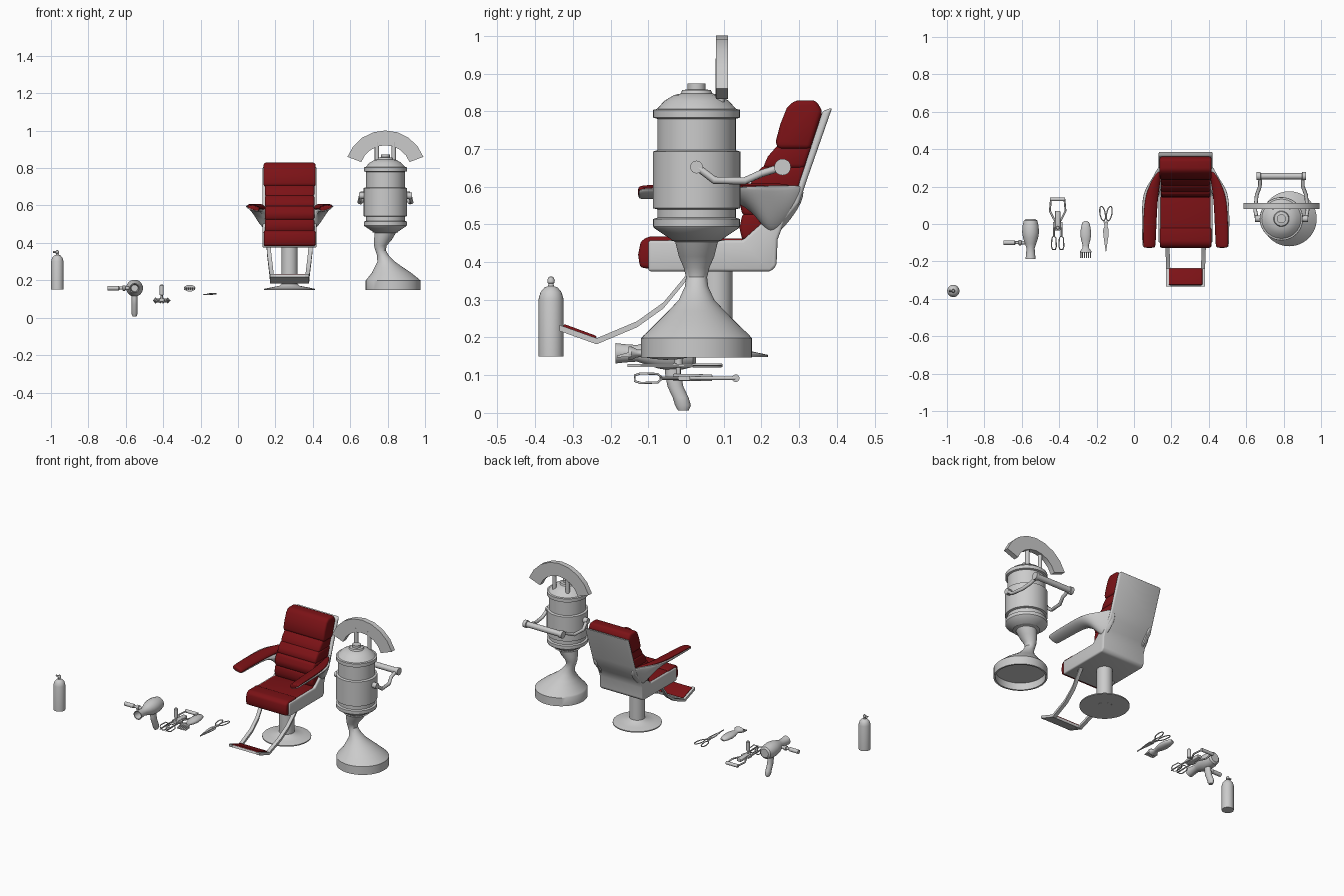
import bpy, bmesh, math
from mathutils import Vector as V

red = bpy.data.materials.new("red_leather")
red.diffuse_color = (0.2, 0.006, 0.008, 1)


def finish(ob, mat=None, angle=35):
    """apply modifiers / convert curves, then shade"""
    bpy.ops.object.select_all(action='DESELECT')
    ob.select_set(True)
    bpy.context.view_layer.objects.active = ob
    bpy.ops.object.convert(target='MESH')
    if mat:
        ob.data.materials.append(mat)
    bpy.ops.object.shade_smooth_by_angle(angle=math.radians(angle))
    return ob


def loft(name, rings, mat=None, subsurf=0, bevel=0):
    bm = bmesh.new()
    vs = [[bm.verts.new(p) for p in r] for r in rings]
    n = len(vs[0])
    for a, b in zip(vs, vs[1:]):
        for i in range(n):
            bm.faces.new((a[i], a[(i + 1) % n], b[(i + 1) % n], b[i]))
    bm.faces.new(vs[0])
    bm.faces.new(vs[-1])
    bmesh.ops.recalc_face_normals(bm, faces=bm.faces)
    me = bpy.data.meshes.new(name)
    bm.to_mesh(me)
    bm.free()
    ob = bpy.data.objects.new(name, me)
    bpy.context.collection.objects.link(ob)
    if bevel:
        m = ob.modifiers.new("bevel", 'BEVEL')
        m.width, m.segments = bevel, 3
    if subsurf:
        ob.modifiers.new("smooth", 'SUBSURF').levels = subsurf
    return finish(ob, mat)


def lathe(name, prof, loc=(0, 0, 0), axis='Z', seg=32, flat=1):
    """prof: (radius, height[, x shift]); flat squashes one radial direction"""
    rings = []
    for r, h, *s in prof:
        ring = []
        for i in range(seg):
            a = 2 * math.pi * i / seg
            u, v = r * math.cos(a), r * math.sin(a) * flat
            if s:
                u += s[0]
            p = {'Z': (u, v, h), 'Y': (u, h, v), 'X': (h, u, v)}[axis]
            ring.append(V(loc) + V(p))
        rings.append(ring)
    return loft(name, rings)


def rod(name, c, r, a, b, axis='Z', seg=16):
    return lathe(name, [(r, a), (r, b)], c, axis, seg)


def prism(name, prof, x0, x1, mat=None, bevel=0):
    return loft(name, [[(x, y, z) for y, z in prof] for x in (x0, x1)], mat, 0, bevel)


def tube(name, pts, r, cyclic=False, smooth=True):
    cu = bpy.data.curves.new(name, 'CURVE')
    cu.dimensions, cu.bevel_depth, cu.bevel_resolution = '3D', r, 2
    cu.resolution_u, cu.use_fill_caps = 5, True
    sp = cu.splines.new('BEZIER' if smooth else 'POLY')
    P = sp.bezier_points if smooth else sp.points
    P.add(len(pts) - 1)
    for q, p in zip(P, pts):
        if smooth:
            q.co, q.handle_left_type, q.handle_right_type = p, 'AUTO', 'AUTO'
        else:
            q.co = (*p, 1)
    sp.use_cyclic_u = cyclic
    ob = bpy.data.objects.new(name, cu)
    bpy.context.collection.objects.link(ob)
    return finish(ob, angle=50)


# ---------- barber chair ----------
C = 0.276
lathe("chair_base", [(.137, .148), (.137, .154), (.10, .162), (.055, .17), (.043, .18)], (C, .08, 0), seg=48)
rod("chair_column", (C, .08, 0), .043, .147, .385, seg=32)
prism("chair_shell", [(-.10, .375), (.225, .375), (.24, .39), (.243, .46), (.262, .51), (.30, .555),
                      (.318, .61), (.388, .81), (.362, .80), (.297, .6), (.22, .52), (.15, .458),
                      (-.10, .458)], C - .145, C + .145, bevel=.008)
prism("seat_cushion", [(-.095, .39), (.2, .39), (.2, .463), (-.095, .463)], C - .136, C + .136, red, .012)
prism("seat_front_roll", [(-.09, .382), (-.122, .385), (-.127, .42), (-.12, .455), (-.10, .468), (-.02, .468),
                          (-.02, .42)], C - .138, C + .138, red, .01)
# stacked back rolls, from lumbar to shoulders
rolls = [[(.15, .455), (.142, .49), (.15, .53), (.25, .53), (.2, .47)],
         [(.15, .522), (.143, .555), (.16, .597), (.3, .597), (.25, .522)],
         [(.17, .59), (.174, .62), (.203, .655), (.32, .655), (.3, .59)],
         [(.203, .648), (.217, .68), (.245, .712), (.335, .712), (.315, .648)]]
for i, p in enumerate(rolls):
    prism("back_roll_%d" % i, p, C - .132, C + .132, red, .012)
prism("headrest", [(.243, .7), (.238, .72), (.25, .765), (.268, .81), (.288, .829), (.345, .829), (.362, .8),
                   (.33, .7)], C - .139, C + .139, red, .012)

for s, side in ((-1, "left"), (1, "right")):
    # arm shell, swept from the back round to the front: y, x inner, x outer, z bottom, z top
    arm = [(-.126, .165, .23, .566, .592), (-.118, .162, .236, .563, .6), (.05, .158, .238, .562, .6),
           (.13, .15, .235, .56, .602), (.185, .13, .222, .51, .604), (.225, .115, .195, .43, .606),
           (.265, .11, .17, .47, .606), (.315, .11, .145, .56, .608)]
    loft("arm_shell_" + side, [[(C + s * a, y, zb), (C + s * (a * .3 + b * .7), y, zb * .6 + zt * .4 - .004),
                                (C + s * b, y, zt - .004), (C + s * (b - .006), y, zt),
                                (C + s * a, y, zt - .022)] for y, a, b, zb, zt in arm], None, 2)
    pad = [(-.128, .163, .226, .596), (-.12, .158, .23, .603), (.05, .152, .228, .606), (.15, .145, .218, .606),
           (.22, .135, .19, .606), (.285, .125, .15, .606)]
    loft("arm_pad_" + side, [[(C + s * a, y, zt - .036), (C + s * b, y, zt - .014), (C + s * b, y, zt + .002),
                              (C + s * (a + b) / 2, y, zt + .004), (C + s * a, y, zt - .012)]
                             for y, a, b, zt in pad], red, 2)
    # footrest rail
    rail = [(.02, .385, .112), (-.01, .345, .11), (-.06, .285, .103), (-.13, .235, .097), (-.237, .19, .093),
            (-.335, .225, .093)]
    loft("footrest_rail_" + side, [[(C + s * x - .011, y, z - .008), (C + s * x + .011, y, z - .008),
                                    (C + s * x + .011, y, z + .008), (C + s * x - .011, y, z + .008)]
                                   for y, z, x in rail])
prism("footrest_frame", [(-.237, .183), (-.335, .218), (-.33, .23), (-.234, .196)], C - .1, C + .1)
prism("footrest_pad", [(-.24, .192), (-.327, .224), (-.324, .236), (-.237, .204)], C - .09, C + .09, red, .004)

# ---------- standing steamer ----------
X, Y = .788, .028
lathe("steamer_stand", [(.137, .19, .042), (.137, .147, .042), (.147, .147, .042), (.147, .198, .042),
                        (.14, .206, .04), (.105, .24, .033), (.075, .27, .018), (.047, .30, .004),
                        (.031, .335, -.014), (.028, .36, -.026), (.034, .385, -.027), (.047, .415, -.014),
                        (.057, .455, 0), (.075, .458, 0)], (X, Y, 0), seg=40)
lathe("steamer_body", [(.057, .453), (.112, .49), (.115, .494), (.115, .514), (.104, .518), (.104, .54),
                       (.116, .543), (.116, .693), (.104, .697), (.104, .78), (.115, .783), (.115, .804),
                       (.105, .806), (.085, .828), (.06, .843), (.042, .847), (.038, .856), (.024, .858),
                       (.024, .873)], (X, Y, 0), seg=40)
for s, side in ((-1, "left"), (1, "right")):
    rod("steamer_pivot_" + side, (X, Y, .652), .017, s * .10, s * .142, 'X')
    tube("steamer_handle_arm_" + side, [(X + s * .132, .03, .652), (X + s * .14, .075, .617),
                                        (X + s * .132, .155, .615), (X + s * .115, .2, .635),
                                        (X + s * .113, .255, .652)], .01, smooth=False)
    rod("steamer_fan_post_" + side, (X + s * .045, .09, 0), .012, .81, .94)
lathe("steamer_handle", [(.022, -.132), (.022, -.112), (.017, -.11), (.017, .11), (.022, .112), (.022, .132)],
      (X, .256, .652), 'X', 20)
# fan-shaped hood: arc of box sections
fan = []
for i in range(9):
    a = math.radians(20.5 + 139 * i / 8)
    fan.append([(X + r * math.cos(a), y, .784 + r * math.sin(a))
                for r, y in ((.138, .08), (.217, .08), (.217, .111), (.138, .111))])
loft("steamer_fan", fan)

# ---------- spray bottle ----------
B = (-.966, -.358, 0)
lathe("bottle", [(.033, .15), (.033, .302), (.028, .32), (.018, .332), (.008, .336), (.006, .345)], B, seg=24)
lathe("bottle_valve", [(.003, .34), (.009, .345), (.01, .352), (.006, .36), (.002, .362)], B, seg=12)
rod("bottle_nozzle", (B[0], B[1], .352), .005, -.022, 0, 'X', 10)

# ---------- hair dryer ----------
D = -.553
lathe("dryer_body", [(.026, .026), (.036, .018), (.043, -.01), (.045, -.045), (.04, -.075), (.03, -.105),
                     (.022, -.13), (.024, -.16), (.027, -.187), (.022, -.187), (.018, -.14)],
      (D, 0, .158), 'Y', 28)
loft("dryer_handle", [[(D + .016 * math.cos(t), y + .021 * math.sin(t), z)
                       for t in [k * math.pi / 8 for k in range(16)]]
                      for y, z in ((-.035, .135), (-.034, .1), (-.028, .07), (-.014, .04), (-.008, .02))]
     + [[(D + .01 * math.cos(k * math.pi / 8), -.007 + .014 * math.sin(k * math.pi / 8), .006) for k in range(16)]])
lathe("dryer_side_grip", [(.012, -.145), (.012, -.085), (.008, -.08), (.008, -.065), (.014, -.063), (.014, -.05),
                          (.009, -.048), (.009, 0)], (D, -.1, .158), 'X', 16)

# ---------- hand whisk ----------
M, Z = -.408, .092
rod("whisk_handle", (M, .132, Z), .010, -.04, .04, 'X')
prism("whisk_gearbox", [(-.035, Z - .008), (.07, Z - .008), (.07, Z + .01), (-.035, Z + .012)], M - .014, M + .014,
      bevel=.004)
lathe("whisk_crank_knob", [(.006, .095), (.006, .12), (.011, .122), (.011, .172), (.007, .177)], (M, -.02, 0), seg=16)
for s, side in ((-1, "left"), (1, "right")):
    tube("whisk_yoke_" + side, [(M + s * .01, .01, Z), (M + s * .022, .03, Z), (M + s * .042, .07, Z),
                                (M + s * .036, .132, Z)], .005, smooth=False)
    cx = M + s * .02
    rod("whisk_shaft_" + side, (cx, 0, Z), .0045, -.07, 0, 'Y', 10)
    prism("whisk_bridge_" + side, [(-.02, Z - .006), (.01, Z - .006), (.01, Z + .006), (-.02, Z + .006)],
          min(M, cx + s * .006), max(M, cx + s * .006))
    for k, t in enumerate((math.pi / 4, -math.pi / 4)):
        loop = [(0, -.062), (.016, -.075), (.018, -.12), (.011, -.136), (-.011, -.136), (-.018, -.12), (-.016, -.075)]
        tube("whisk_beater_%s_%d" % (side, k), [(cx + w * math.cos(t), y, Z + w * math.sin(t)) for w, y in loop],
             .003, True, False)

# ---------- hair clipper ----------
K = -.258
lathe("clipper_body", [(.008, .016), (.018, .008), (.026, -.02), (.029, -.055), (.025, -.085), (.016, -.115),
                       (.018, -.13), (.03, -.145), (.03, -.152)], (K, 0, .158), 'Y', 24, flat=.6)
for i in range(6):
    x = K - .03 + .0105 * i
    prism("clipper_tooth_%d" % i, [(-.145, .149), (-.183, .147), (-.183, .152), (-.145, .163)], x, x + .006)

# ---------- scissors ----------
S = -.15
for s, side, z in ((-1, "left", .124), (1, "right", .128)):
    c = S + s * .018
    tube("scissor_ring_" + side, [(c + .014 * math.cos(k * math.pi / 6) + s * .006 * math.sin(k * math.pi / 6),
                                   .056 + .038 * math.sin(k * math.pi / 6), z) for k in range(12)], .003, True)
    blade = [(s * .014, .02), (s * .006, .02), (-s * .015, -.03), (-s * .014, -.06), (0, -.155), (s * .003, -.06),
             (s * .006, -.02)]
    loft("scissor_blade_" + side, [[(S + x, y, h) for x, y in blade] for h in (z - .002, z + .002)])
rod("scissor_screw", (S, -.03, 0), .005, .121, .132, seg=12)
